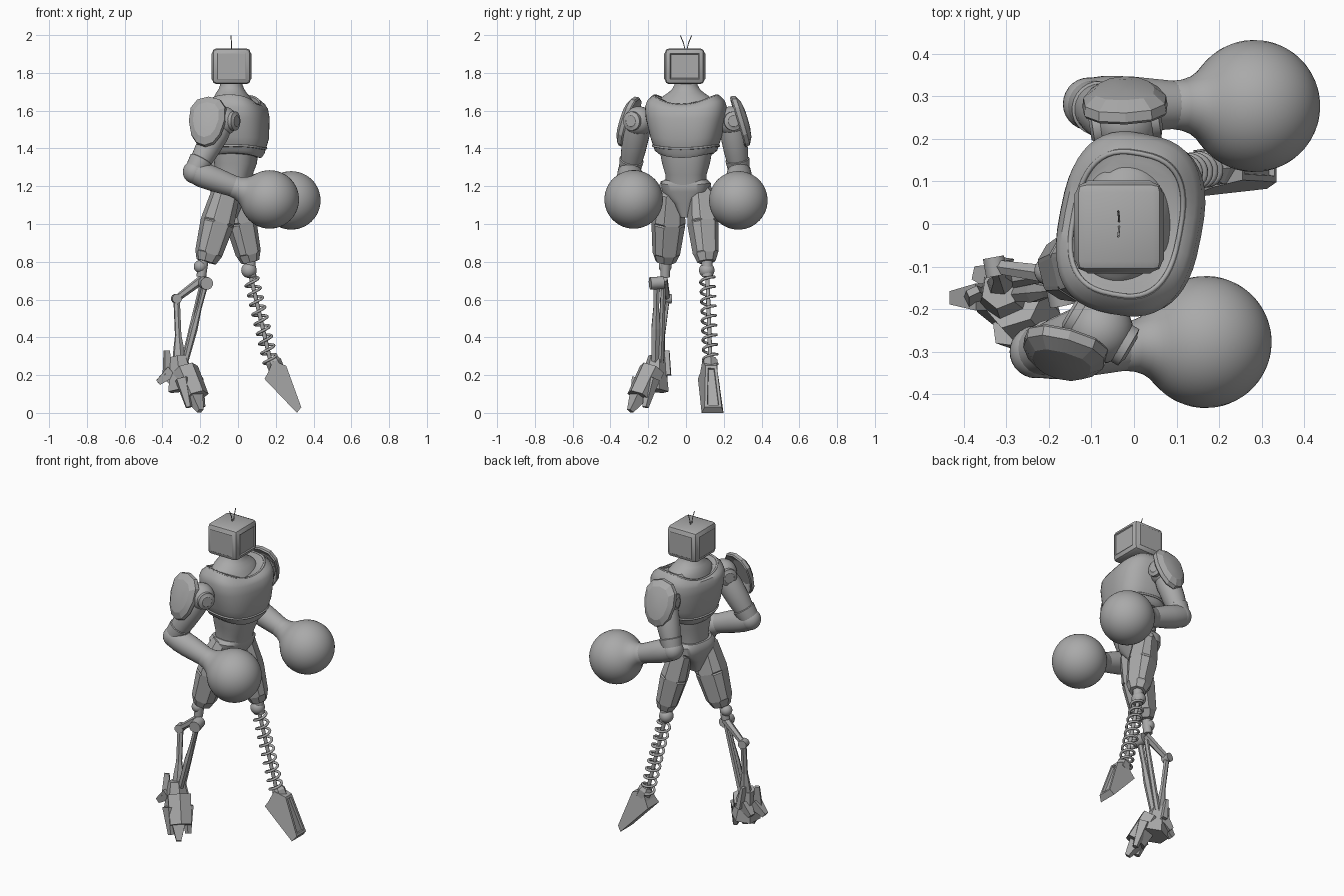
import bpy, bmesh, math
from mathutils import Vector, Matrix

if "Cube" in bpy.data.objects:
    bpy.data.objects.remove(bpy.data.objects["Cube"])

grey = bpy.data.materials.new("plain_grey")
grey.use_nodes = True
tone = (0.4, 0.4, 0.4, 1)
grey.diffuse_color = tone
grey.node_tree.nodes["Principled BSDF"].inputs["Base Color"].default_value = tone
TURN = Matrix.Rotation(-0.19, 3, 'Z')


def finish(name, bm, angle=35):
    bmesh.ops.recalc_face_normals(bm, faces=bm.faces[:])
    mesh = bpy.data.meshes.new(name)
    bm.to_mesh(mesh)
    bm.free()
    mesh.materials.append(grey)
    ob = bpy.data.objects.new(name, mesh)
    bpy.context.collection.objects.link(ob)
    if angle:
        bpy.ops.object.select_all(action='DESELECT')
        ob.select_set(True)
        bpy.context.view_layer.objects.active = ob
        bpy.ops.object.shade_smooth_by_angle(angle=math.radians(angle))


def skin(bm, rings):
    """Bridge a stack of point rings and cap both ends."""
    vs = [[bm.verts.new(p) for p in ring] for ring in rings]
    n = len(vs[0])
    for a, b in zip(vs, vs[1:]):
        for i in range(n):
            bm.faces.new((a[i], a[(i + 1) % n], b[(i + 1) % n], b[i]))
    bm.faces.new(vs[0][::-1])
    bm.faces.new(vs[-1])


def oval(rx, ry, n, power):
    for i in range(n):
        a = 2 * math.pi * i / n
        c, s = math.cos(a), math.sin(a)
        yield (rx * math.copysign(abs(c) ** (2 / power), c),
               ry * math.copysign(abs(s) ** (2 / power), s))


def torso_ring(z, cx, rx, ry, sag, power):
    """Turned oval that sags at the middle of the front and back."""
    return [TURN @ Vector((x, y, z - sag * (1 - (y / ry) ** 2))) + Vector((cx, 0, 0))
            for x, y in oval(rx, ry, 48, power)]


def body(name, sections, power=2.5):
    bm = bmesh.new()
    skin(bm, [torso_ring(*s, power) for s in sections])
    finish(name, bm)


def limb(name, p0, p1, profile, sides=24, flat=1.0, smooth=True, inset=0):
    """Turned shape along p0-p1; profile holds (fraction, radius)."""
    p0, p1 = Vector(p0), Vector(p1)
    rot = (p1 - p0).to_track_quat('Z', 'Y')
    bm = bmesh.new()
    off = math.pi / sides
    skin(bm, [[p0.lerp(p1, t) + rot @ Vector((r * math.cos(off + 2 * math.pi * i / sides),
                                              flat * r * math.sin(off + 2 * math.pi * i / sides), 0))
               for i in range(sides)] for t, r in profile])
    if inset:
        bmesh.ops.recalc_face_normals(bm, faces=bm.faces[:])
        panels = [f for f in bm.faces if len(f.verts) == 4 and f.calc_area() > 0.007][::2]
        bmesh.ops.inset_individual(bm, faces=panels, thickness=inset, depth=0.006)
    finish(name, bm, 35 if smooth else 0)


def rod(name, p0, p1, r0, r1=None, sides=12, flat=1.0):
    limb(name, p0, p1, [(0, r0), (1, r1 or r0)], sides, flat, sides > 8)


def ball(name, centre, r):
    bm = bmesh.new()
    bmesh.ops.create_uvsphere(bm, u_segments=28, v_segments=16, radius=r,
                              matrix=Matrix.Translation(centre))
    finish(name, bm, 40)


def wire(name, points, r, closed=False):
    curve = bpy.data.curves.new(name, 'CURVE')
    curve.dimensions = '3D'
    curve.bevel_depth = r
    curve.bevel_resolution = 2
    line = curve.splines.new('POLY')
    line.points.add(len(points) - 1)
    for p, q in zip(line.points, points):
        p.co = (*q, 1)
    line.use_cyclic_u = closed
    curve.materials.append(grey)
    ob = bpy.data.objects.new(name, curve)
    bpy.context.collection.objects.link(ob)
    bpy.ops.object.select_all(action='DESELECT')
    ob.select_set(True)
    bpy.context.view_layer.objects.active = ob
    bpy.ops.object.convert(target='MESH')


# Head: chamfered box, raised side panels and a sunken screen at the front
bm = bmesh.new()
bmesh.ops.create_cube(bm, size=1)
for v in bm.verts:
    v.co = Vector((-0.035 + v.co.x * 0.204, -0.007 + v.co.y * 0.21, 1.835 + v.co.z * 0.19))
bmesh.ops.bevel(bm, geom=bm.edges[:], offset=0.024, segments=2, profile=0.5, affect='EDGES')
bm.normal_update()
sides = [f for f in bm.faces if f.calc_area() > 0.01 and abs(f.normal.z) < 0.5]
bmesh.ops.inset_individual(bm, faces=sides, thickness=0.006, depth=0.004)
screen = [f for f in sides if f.normal.x > 0.9]
bmesh.ops.inset_individual(bm, faces=screen, thickness=0.006, depth=-0.006)
finish("head", bm, 25)
for side in (-1, 1):
    wire("antenna", [(-0.035, 0.004 * side, 1.92), (-0.035, 0.014 * side, 1.96),
                     (-0.037, 0.03 * side, 1.998)], 0.0025)

# Torso
body("neck", [(1.60, -0.02, 0.12, 0.16, 0), (1.65, -0.028, 0.105, 0.15, 0),
              (1.675, -0.032, 0.093, 0.125, 0), (1.695, -0.035, 0.08, 0.095, 0),
              (1.715, -0.035, 0.067, 0.073, 0), (1.735, -0.035, 0.06, 0.062, 0),
              (1.765, -0.035, 0.058, 0.06, 0)], 2)
body("chest", [(1.375, 0, 0.122, 0.145, 0.025), (1.39, -0.003, 0.138, 0.163, 0.02),
               (1.46, -0.005, 0.163, 0.185, 0.01), (1.56, -0.008, 0.168, 0.21, 0),
               (1.62, -0.012, 0.163, 0.215, 0.015), (1.655, -0.014, 0.15, 0.203, 0.03),
               (1.682, -0.015, 0.13, 0.175, 0.05), (1.676, -0.02, 0.115, 0.15, 0.055)], 2.7)
wire("collar_ring", torso_ring(1.68, -0.017, 0.126, 0.168, 0.05, 2.7), 0.006, True)
wire("chest_seam", torso_ring(1.415, -0.004, 0.148, 0.172, 0.016, 2.7), 0.006, True)
body("abdomen", [(1.41, -0.01, 0.116, 0.142, 0), (1.32, -0.013, 0.11, 0.125, 0),
                 (1.26, -0.022, 0.096, 0.107, 0), (1.20, -0.03, 0.09, 0.105, 0)])
body("pelvis", [(1.235, -0.035, 0.092, 0.112, 0.01), (1.215, -0.038, 0.1, 0.13, 0.01),
                (1.17, -0.045, 0.095, 0.125, 0), (1.11, -0.05, 0.075, 0.06, 0),
                (1.035, -0.05, 0.045, 0.025, 0)], 3)


# Arms: shoulder, elbow, glove centre, disc axis, pad centre, pad normal
def arm(side, shoulder, elbow, glove, axis, pad_at, pad_dir):
    sh, el, gl = Vector(shoulder), Vector(elbow), Vector(glove)
    axis = Vector(axis).normalized()
    ball(side + "_shoulder", sh, 0.078)
    limb(side + "_shoulder_disc", sh - axis * 0.085, sh + axis * 0.085,
         [(0, 0.03), (0.02, 0.034), (0.04, 0.05), (0.96, 0.05), (0.98, 0.034), (1, 0.03)])
    limb(side + "_upper_arm", sh, el, [(0, 0.06), (0.25, 0.07), (0.6, 0.064), (0.75, 0.058),
                                       (0.76, 0.064), (0.95, 0.058), (1, 0.055)])
    ball(side + "_elbow", el, 0.062)
    limb(side + "_forearm", el, gl, [(0, 0.061), (0.1, 0.067), (0.25, 0.066), (0.45, 0.059),
                                     (0.7, 0.05)])
    # Boxing glove: wrist flare blending into a globe
    length, R = (gl - el).length, 0.155
    prof = [(-0.215, 0.052), (-0.21, 0.056), (-0.18, 0.06), (-0.155, 0.069),
            (-0.135, 0.083), (-0.12, 0.099)]
    prof += [(-R * math.cos(a), R * math.sin(a))
             for a in (math.radians(46 + 133 * i / 22) for i in range(23))]
    limb(side + "_glove", el, gl, [(1 + d / length, r) for d, r in prof], 40)
    # Faceted shoulder pad
    n = Vector(pad_dir).normalized()
    u = Vector((0, 0, 1)).cross(n).normalized()
    w = n.cross(u)
    bm = bmesh.new()
    skin(bm, [[Vector(pad_at) + u * x * k * (1 + 1.2 * y) + w * y * k + n * h
               for x, y in oval(0.1, 0.14, 12, 2.3)]
              for k, h in ((0.6, -0.01), (0.95, -0.035), (1, -0.028), (0.97, -0.006),
                           (0.7, 0.014), (0.35, 0.022))])
    finish(side + "_shoulder_pad", bm, 18)


arm("right", (-0.08, -0.25, 1.545), (-0.23, -0.3, 1.275), (0.168, -0.277, 1.13),
    (0.85, -0.5, 0), (-0.168, -0.32, 1.548), (-0.25, -0.92, 0.33))
arm("left", (-0.02, 0.24, 1.545), (-0.105, 0.282, 1.275), (0.282, 0.277, 1.125),
    (1, 0.15, 0), (-0.022, 0.305, 1.55), (-0.03, 0.94, 0.28))

# Thighs: long facets with raised plates
thigh = [(-0.05, 0.055), (0.08, 0.075), (0.48, 0.09), (0.9, 0.072), (1, 0.054)]
limb("right_thigh", (-0.055, -0.08, 1.2), (-0.168, -0.108, 0.80), thigh, 8, 1, False, 0.01)
limb("left_thigh", (-0.03, 0.073, 1.2), (0.065, 0.108, 0.80),
     [(t, r * 0.9) for t, r in thigh], 8, 1, False, 0.01)

# Right lower leg: open linkage of rods and joints
knee, front, rear = (-0.2, -0.11, 0.775), (-0.172, -0.155, 0.685), (-0.325, -0.1, 0.605)
ball("right_knee", knee, 0.034)
rod("knee_pin", (-0.18, -0.108, 0.82), (-0.195, -0.11, 0.72), 0.026)
rod("knee_axle", (-0.165, -0.19, 0.685), (-0.18, -0.12, 0.69), 0.034)
rod("knee_link", (-0.185, -0.12, 0.71), rear, 0.024, 0.018, 6)
rod("rear_axle", (-0.322, -0.122, 0.605), (-0.33, -0.078, 0.605), 0.026)
limb("rear_shin", rear, (-0.31, -0.145, 0.25), [(0, 0.018), (0.55, 0.018), (0.75, 0.03), (1, 0.04)],
     6, 0.8, False)
limb("front_shin", front, (-0.285, -0.165, 0.25),
     [(0, 0.02), (0.3, 0.017), (0.55, 0.026), (1, 0.02)], 6, 0.8, False)
rod("inner_shin", (-0.19, -0.12, 0.68), (-0.285, -0.135, 0.27), 0.014, 0.018, 6)

# Right foot: faceted armour pieces
rod("right_ankle", (-0.315, -0.155, 0.3), (-0.29, -0.175, 0.12), 0.045, 0.085, 6)
rod("right_instep", (-0.28, -0.18, 0.23), (-0.22, -0.25, 0.085), 0.075, 0.07, 6, 0.9)
rod("right_toe", (-0.245, -0.235, 0.12), (-0.2, -0.295, 0.01), 0.066, 0.02, 4, 0.9)
for shift in (-1, 1):
    d = Vector((0.035, 0.035, 0)) * shift
    rod("side_toe", Vector((-0.26, -0.215, 0.18)) + d, Vector((-0.225, -0.25, 0.03)) + d,
        0.042, 0.018, 5)
    rod("ankle_fin", Vector((-0.335, -0.14, 0.2)) + d, Vector((-0.35, -0.13, 0.33)) + d * 0.8,
        0.036, 0.02, 4, 0.6)
    rod("heel_spur", Vector((-0.33, -0.15, 0.22)) + d * 0.6,
        Vector((-0.395, -0.145, 0.16)) + d * 0.8, 0.045, 0.022, 4)

# Left lower leg: coil spring round a rod
top, low = Vector((0.068, 0.113, 0.72)), Vector((0.175, 0.13, 0.26))
ball("left_knee", (0.058, 0.11, 0.755), 0.041)
rod("left_knee_pin", (0.062, 0.11, 0.82), top, 0.03)
rod("spring_rod", top, low, 0.011)
rot = (low - top).to_track_quat('Z', 'Y')
turns, steps = 9, 20
wire("coil_spring", [top.lerp(low, i / (turns * steps)) + rot @ Vector(
    (0.037 * math.cos(2 * math.pi * i / steps), 0.037 * math.sin(2 * math.pi * i / steps), 0))
    for i in range(turns * steps + 1)], 0.0075)

# Left foot: wedge narrowing to its front face, with a recessed panel; (x, z, half width)
outline = [(0.185, 0.275, 0.038), (0.255, 0.25, 0.03), (0.335, 0.03, 0.045),
           (0.312, 0.0, 0.058), (0.14, 0.18, 0.055), (0.16, 0.215, 0.045)]
bm = bmesh.new()
skin(bm, [[(x, 0.126 + 0.13 * (x - 0.2) + s * w, z) for x, z, w in outline] for s in (-1, 1)])
bmesh.ops.recalc_face_normals(bm, faces=bm.faces[:])
panel = max((f for f in bm.faces if len(f.verts) == 4), key=lambda f: f.normal.x)
bmesh.ops.inset_individual(bm, faces=[panel], thickness=0.02, depth=0)
bmesh.ops.inset_individual(bm, faces=[panel], thickness=0.003, depth=-0.014)
finish("left_foot", bm, 0)
limb("left_ankle", (0.18, 0.128, 0.29), (0.205, 0.13, 0.23), [(0, 0.03), (0.3, 0.042), (1, 0.042)],
     6, 1, False)
